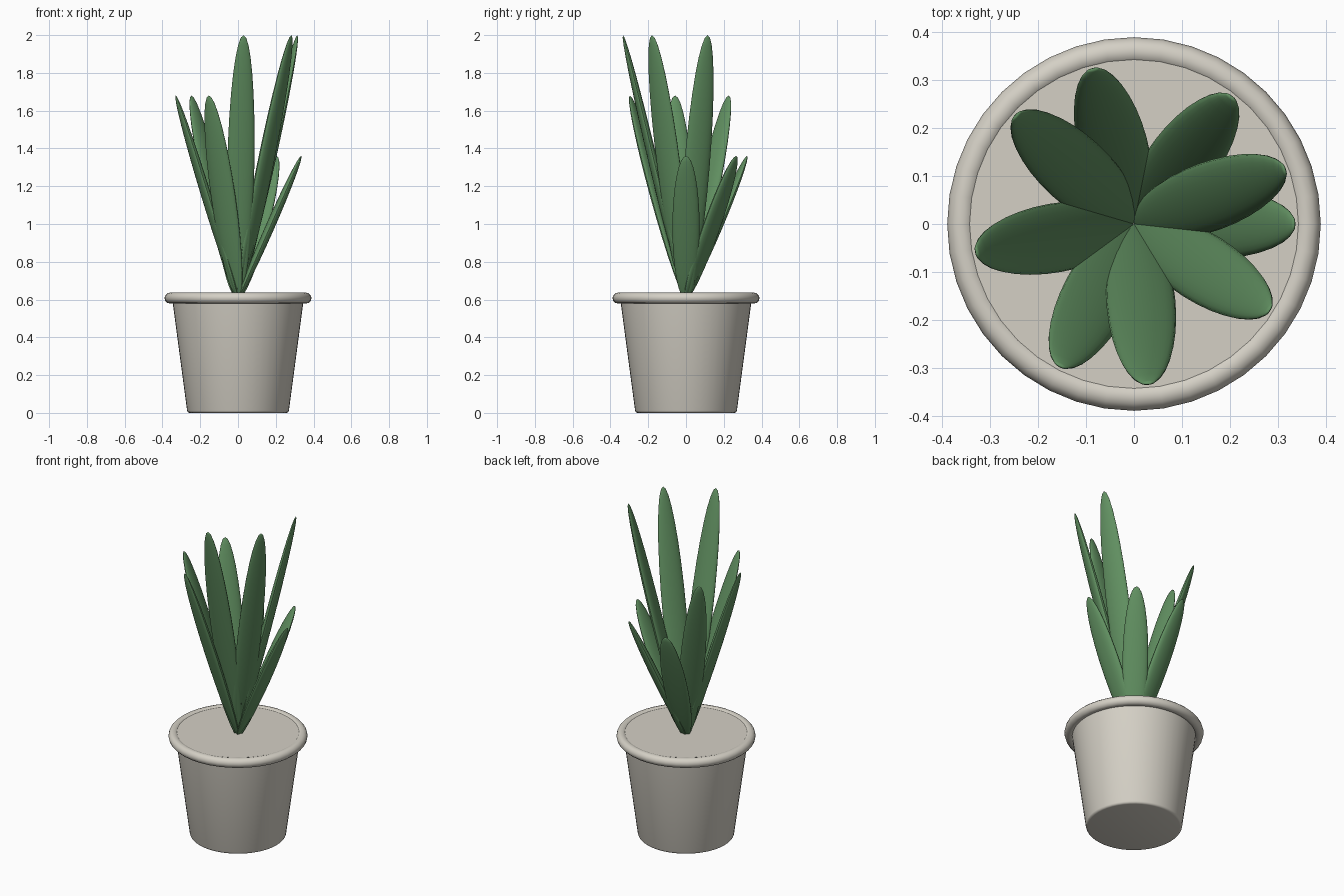
import bpy, bmesh, math
from mathutils import Vector, Matrix

cube = bpy.data.objects.get("Cube")
if cube:
    bpy.data.objects.remove(cube)


def material(name, color):
    mat = bpy.data.materials.new(name)
    mat.use_nodes = True
    mat.diffuse_color = color
    mat.node_tree.nodes["Principled BSDF"].inputs["Base Color"].default_value = color
    return mat


def add_object(name, bm, mat):
    mesh = bpy.data.meshes.new(name)
    bmesh.ops.recalc_face_normals(bm, faces=bm.faces)
    bm.to_mesh(mesh)
    bm.free()
    mesh.materials.append(mat)
    obj = bpy.data.objects.new(name, mesh)
    bpy.context.collection.objects.link(obj)
    bpy.ops.object.select_all(action="DESELECT")
    obj.select_set(True)
    bpy.context.view_layer.objects.active = obj
    bpy.ops.object.shade_smooth_by_angle(angle=math.radians(40))
    return obj


clay = material("pale clay", (0.66, 0.63, 0.56, 1))
green = material("leaf green", (0.12, 0.28, 0.12, 1))

# Tapered pot with a softened foot and a closed top
POT_TOP = 0.63
bm = bmesh.new()
bmesh.ops.create_cone(bm, cap_ends=True, segments=48, radius1=0.268, radius2=0.352,
                      depth=POT_TOP, matrix=Matrix.Translation((0, 0, POT_TOP / 2)))
foot = [e for e in bm.edges if all(v.co.z < 0.01 for v in e.verts)]
bmesh.ops.bevel(bm, geom=foot, offset=0.012, segments=3, profile=0.5, affect="EDGES")
add_object("pot", bm, clay)

# Rolled rim
bpy.ops.mesh.primitive_torus_add(major_radius=0.36, minor_radius=0.029, major_segments=40,
                                 minor_segments=12, location=(0, 0, 0.608))
rim = bpy.context.object
rim.name = "pot_rim"
rim.data.materials.append(clay)
bpy.ops.object.shade_smooth_by_angle(angle=math.radians(40))

# Leaves: flat ellipsoids in a golden-angle spiral, in three heights
GOLDEN = math.radians(137.5)
ROOT = Vector((0, 0, 0.6))
for i in range(9):
    tip = Vector((0.335, 0, 1.36 + 0.32 * (i % 3)))
    axis = tip - ROOT
    tilt = math.atan2(axis.x, axis.z)
    place = (Matrix.Rotation(i * GOLDEN, 4, "Z")
             @ Matrix.Translation((ROOT + tip) / 2)
             @ Matrix.Rotation(tilt, 4, "Y")
             @ Matrix.Diagonal((0.024, 0.072, axis.length / 2, 1)))
    bm = bmesh.new()
    bmesh.ops.create_uvsphere(bm, u_segments=24, v_segments=16, radius=1, matrix=place)
    leaf = add_object(f"leaf_{i + 1}", bm, green)
    leaf.data.shade_smooth()
